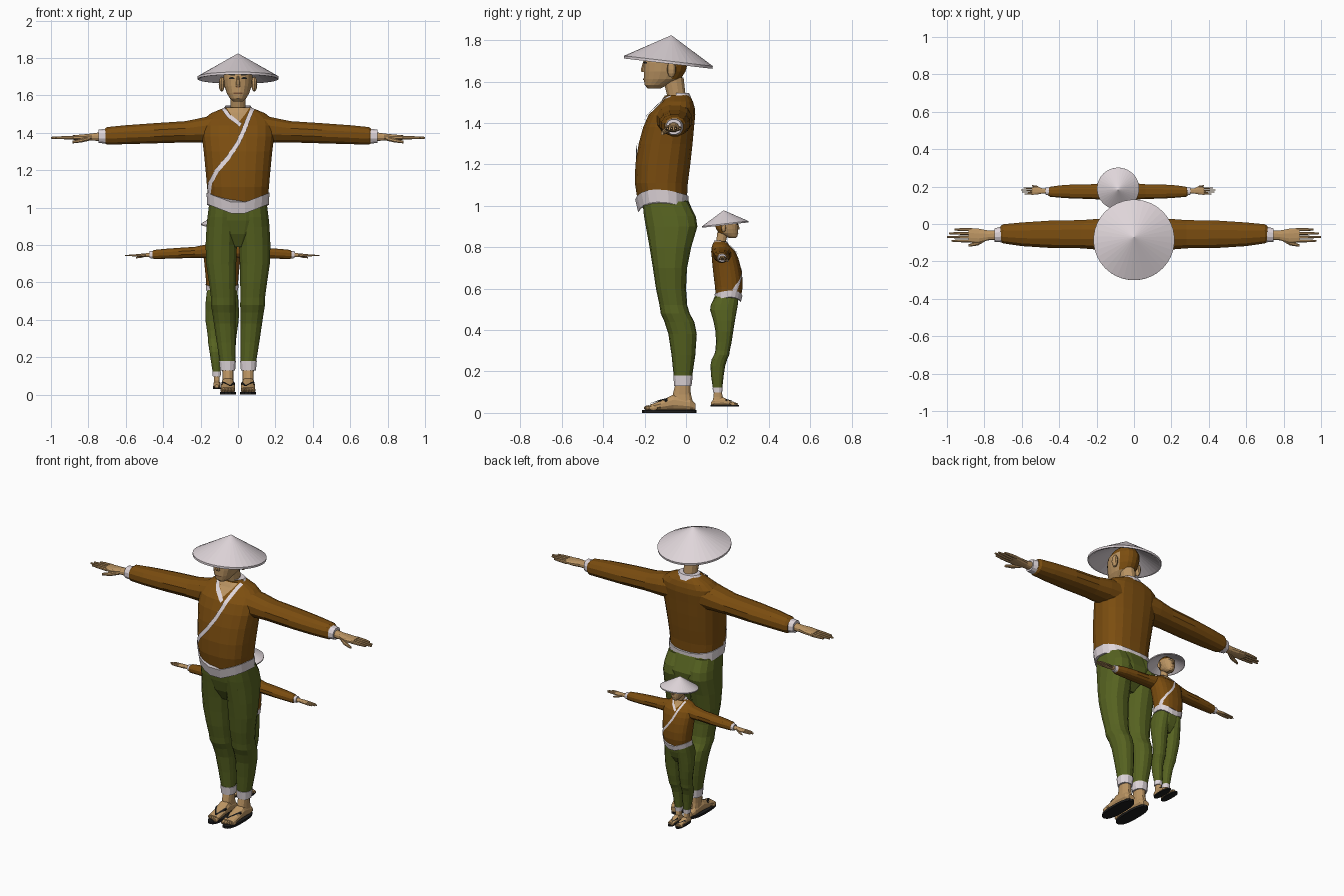
import bpy, bmesh, math
from mathutils import Vector, Matrix
from mathutils.bvhtree import BVHTree

cube = bpy.data.objects.get("Cube")
if cube:
    bpy.data.objects.remove(cube, do_unlink=True)


def material(name, rgb):
    m = bpy.data.materials.new(name)
    m.use_nodes = True
    m.diffuse_color = (*rgb, 1)
    node = m.node_tree.nodes["Principled BSDF"]
    node.inputs["Base Color"].default_value = (*rgb, 1)
    node.inputs["Roughness"].default_value = 0.9
    return m


BROWN = material("brown cloth", (0.2, 0.075, 0.005))
GREEN = material("olive cloth", (0.095, 0.125, 0.015))
SKIN = material("skin", (0.5, 0.3, 0.125))
WHITE = material("pale trim", (0.74, 0.67, 0.7))
BLACK = material("black", (0.012, 0.012, 0.012))
LIPS = material("dark skin", (0.2, 0.09, 0.04))

parts = []


def finish(name, bm, mats):
    mesh = bpy.data.meshes.new(name)
    bm.to_mesh(mesh)
    bm.free()
    for m in mats:
        mesh.materials.append(m)
    obj = bpy.data.objects.new(name, mesh)
    bpy.context.collection.objects.link(obj)
    parts.append(obj)
    return obj


def loft(name, mats, rings, axis="z", n=12, p=0.85, side=1, rule=None, warp=None, keep=None):
    """Skin rounded rings, each (position, u0, u1, v0, v1), along an axis."""
    bm = bmesh.new()
    loops = []
    for t, u0, u1, v0, v1 in rings:
        loop = []
        for i in range(n):
            a = math.tau * (i + 0.5) / n
            c, s = math.cos(a), math.sin(a)
            u = (u0 + u1) / 2 + (u1 - u0) / 2 * math.copysign(abs(c) ** p, c)
            v = (v0 + v1) / 2 + (v1 - v0) / 2 * math.copysign(abs(s) ** p, s)
            co = {"x": (t, u, v), "y": (u, t, v), "z": (u, v, t)}[axis]
            co = Vector((co[0] * side, co[1], co[2]))
            loop.append(bm.verts.new(warp(co) if warp else co))
        loops.append(loop)
    for a, b in zip(loops, loops[1:]):
        for i in range(n):
            j = (i + 1) % n
            bm.faces.new((a[i], a[j], b[j], b[i]))
    bm.faces.new(loops[0])
    bm.faces.new(loops[-1])
    bmesh.ops.recalc_face_normals(bm, faces=bm.faces)
    if keep:
        drop = [f for f in bm.faces if not keep(f.calc_center_median())]
        bmesh.ops.delete(bm, geom=drop, context="FACES")
    if rule:
        for f in bm.faces:
            f.material_index = rule(f.calc_center_median())
    return finish(name, bm, mats)


def ball(name, mat, loc, size):
    bm = bmesh.new()
    bmesh.ops.create_uvsphere(bm, u_segments=10, v_segments=6, radius=1,
                              matrix=Matrix.Translation(loc) @ Matrix.Diagonal((*size, 1)))
    return finish(name, bm, [mat])


def ribbon(name, mat, target, path, lift=0.004, down=False):
    """Thin strip laid onto a surface; the path holds (a, b, half width)."""
    tbm = bmesh.new()
    tbm.from_mesh(target.data)
    tree = BVHTree.FromBMesh(tbm)
    tbm.free()
    ray = Vector((0, 0, -1)) if down else Vector((0, 1, 0))
    pts = []
    for p, q in zip(path, path[1:]):
        pts += [Vector(p).lerp(Vector(q), k / 5) for k in range(5)]
    pts.append(Vector(path[-1]))
    bm = bmesh.new()
    rows = []
    for i, p in enumerate(pts):
        d = (pts[min(i + 1, len(pts) - 1)] - pts[max(i - 1, 0)]).xy.normalized()
        row = []
        for k in range(-2, 3):
            a = p.x - d.y * p.z * k / 2
            b = p.y + d.x * p.z * k / 2
            origin = Vector((a, b, 1)) if down else Vector((a, -1, b))
            hit, normal, _, _ = tree.ray_cast(origin, ray)
            if hit is None:
                hit, normal, _, _ = tree.find_nearest(origin + ray)
            row.append(bm.verts.new(hit - ray * lift + normal * 0.002))
        rows.append(row)
    for r, s in zip(rows, rows[1:]):
        for k in range(4):
            f = bm.faces.new((r[k], r[k + 1], s[k + 1], s[k]))
            f.normal_update()
            if f.normal.dot(ray) > 0:
                f.normal_flip()
    return finish(name, bm, [mat])


def hem_dip(co):
    """Pull the shirt's lower edge into a point at the front."""
    if co.z < 1.1:
        depth = 0.065 if co.y < -0.11 else 0.01
        co.z -= depth * max(0, 1 - abs(co.x) / 0.168)
        co.z -= max(0, co.y + 0.11) * 0.2
    return co


# Shirt with hem, sash and collar
torso = loft("shirt_body", [BROWN], [
    (1.055, -.162, .162, -.232, .005), (1.11, -.167, .167, -.248, .01),
    (1.2, -.175, .175, -.246, .022), (1.3, -.185, .185, -.23, .033),
    (1.38, -.195, .195, -.208, .04), (1.44, -.195, .195, -.182, .046),
    (1.475, -.185, .185, -.145, .043), (1.505, -.145, .145, -.115, .034),
    (1.535, -.072, .072, -.095, .015)], n=20, p=0.8, warp=hem_dip)
loft("shirt_hem", [WHITE], [(1.02, -.166, .166, -.232, .01), (1.08, -.17, .17, -.247, .014)],
     n=20, p=0.8, warp=hem_dip)
ribbon("chest_opening", SKIN, torso, [(0, 1.532, .06), (0, 1.5, .04), (0, 1.455, .004)])
ribbon("sash", WHITE, torso, [(.078, 1.53, .011), (.055, 1.475, .012), (.03, 1.41, .012),
                              (0, 1.345, .012), (-.05, 1.27, .012), (-.11, 1.2, .012),
                              (-.148, 1.13, .011), (-.155, 1.07, .01)], lift=0.006)
ribbon("collar_front", WHITE, torso, [(-.078, 1.53, .011), (-.05, 1.49, .011), (.015, 1.44, .01)],
       lift=0.006)
loft("collar_back", [WHITE], [(1.515, -.09, .09, -.11, .03), (1.545, -.068, .068, -.09, .016)],
     n=16, p=1, keep=lambda c: c.y > -0.06)

# Trousers seat
loft("trouser_seat", [GREEN], [
    (.79, -.05, .05, -.14, -.02), (.86, -.12, .12, -.18, .045), (.93, -.162, .162, -.2, .054),
    (1.05, -.156, .156, -.218, .003)], n=16, p=0.8)

# Neck, head and face
loft("neck", [SKIN], [(1.48, -.045, .045, -.11, 0), (1.53, -.04, .04, -.092, 0),
                      (1.62, -.043, .043, -.115, -.01)], n=12, p=1)
head = loft("head", [SKIN, BROWN], [
    (1.568, -.026, .026, -.185, -.12), (1.583, -.043, .043, -.2, -.09),
    (1.612, -.061, .061, -.205, -.025), (1.65, -.073, .073, -.205, -.001),
    (1.69, -.078, .078, -.204, .01), (1.72, -.077, .077, -.197, .01),
    (1.75, -.064, .064, -.16, -.008), (1.78, -.03, .03, -.115, -.045)], n=20, p=0.9,
    rule=lambda c: int(c.z > 1.715 or (c.y > -0.055 and c.z > 1.612)))
loft("nose", [SKIN], [(1.648, -.014, .014, -.217, -.19), (1.66, -.012, .012, -.219, -.19),
                      (1.705, -.006, .006, -.205, -.19)], n=8)
ribbon("mouth", LIPS, head, [(-.022, 1.612, .003), (.022, 1.612, .003)], lift=0.002)
ribbon("nostrils", LIPS, head, [(-.012, 1.645, .003), (.012, 1.645, .003)], lift=0.003)

# Conical hat, tipped backwards
tilt = Matrix.Translation((0, -.085, 1.7)) @ Matrix.Rotation(-0.116, 4, "X")
loft("straw_hat", [WHITE], [(h, -r, r, -r, r) for h, r in
                            ((.125, .001), (0, .217), (-.013, .216), (-.012, .205), (.108, .001))],
     n=36, p=1, warp=lambda co: tilt @ co)

for side, word in ((1, "left"), (-1, "right")):
    # Eye, brow and ear
    ribbon(word + "_eye", BLACK, head, [(side * .018, 1.69, .003), (side * .032, 1.693, .006),
                                        (side * .047, 1.69, .003)], lift=0.002)
    ribbon(word + "_brow", BLACK, head, [(side * .016, 1.708, .002), (side * .05, 1.711, .003)],
           lift=0.002)
    ball(word + "_ear", SKIN, (side * .087, -.07, 1.66), (.017, .022, .04))

    # Sleeve and cuff
    loft(word + "_sleeve", [BROWN], [
        (.11, -.15, .03, 1.34, 1.5), (.19, -.14, .03, 1.345, 1.483),
        (.28, -.132, .023, 1.347, 1.464), (.45, -.13, .02, 1.342, 1.453),
        (.6, -.12, .01, 1.338, 1.442), (.7, -.105, 0, 1.335, 1.432),
        (.715, -.095, -.01, 1.345, 1.42)], "x", side=side)
    loft(word + "_sleeve_cuff", [WHITE], [(.7, -.1, -.01, 1.34, 1.424),
                                          (.745, -.096, -.022, 1.345, 1.418)], "x", side=side)

    # Hand
    loft(word + "_palm", [SKIN], [
        (.73, -.085, -.033, 1.355, 1.405), (.78, -.088, -.034, 1.358, 1.397),
        (.83, -.104, -.024, 1.358, 1.392), (.885, -.1, -.02, 1.363, 1.387)], "x", side=side)
    for i, tip in enumerate((.975, 1.0, .99, .96)):
        y = -.09 + .02 * i
        loft(f"{word}_finger_{i + 1}", [SKIN], [
            (.87, y - .009, y + .009, 1.364, 1.385), (.93, y - .008, y + .008, 1.365, 1.383),
            (tip, y - .005, y + .005, 1.368, 1.379)], "x", n=8, side=side)
    loft(word + "_thumb", [SKIN], [
        (.79, -.09, -.06, 1.358, 1.385), (.835, -.116, -.09, 1.348, 1.372),
        (.885, -.122, -.108, 1.343, 1.358)], "x", n=8, side=side)

    # Trouser leg and cuff
    loft(word + "_trouser_leg", [GREEN], [
        (.165, .014, .096, -.058, .028), (.28, .012, .115, -.07, .045),
        (.38, .012, .13, -.085, .052), (.44, .012, .139, -.104, .04),
        (.48, .01, .146, -.122, .018), (.52, .012, .146, -.128, .006),
        (.6, .01, .157, -.145, 0), (.7, .008, .172, -.16, .005),
        (.8, .004, .175, -.176, .025), (.9, 0, .17, -.194, .055),
        (.95, 0, .165, -.203, .047), (1.02, 0, .156, -.21, .01)], n=14, side=side)
    loft(word + "_trouser_cuff", [WHITE], [(.13, .014, .097, -.058, .028),
                                           (.18, .01, .102, -.063, .034)], side=side)

    # Foot, toes and sandal
    loft(word + "_ankle", [SKIN], [
        (.04, .022, .088, -.07, .038), (.09, .024, .084, -.065, .025),
        (.15, .024, .086, -.05, .02)], side=side)
    foot = loft(word + "_foot", [SKIN], [
        (.045, .034, .076, .012, .045), (.02, .022, .088, .012, .07),
        (-.06, .018, .09, .012, .09), (-.12, .014, .092, .012, .06),
        (-.175, .014, .092, .012, .04)], "y", side=side)
    for i in range(5):
        ball(f"{word}_toe_{i + 1}", SKIN, (side * (.026 + .015 * i), -.182 + .006 * i, .024),
             (.011 if i == 0 else .008, .022, .013))
    loft(word + "_sandal_sole", [BLACK], [(0, .01, .096, -.212, .05), (.014, .01, .096, -.212, .05)],
         n=18, p=0.8, side=side)
    for end in (.018, .088):
        ribbon(word + "_sandal_strap", BLACK, foot, [
            (side * .04, -.17, .005), (side * (.04 + end) / 2, -.135, .005),
            (side * end, -.09, .005)], down=True)

# Small companion standing behind, facing the other way
small = (Matrix.Translation((-.085, .145, .03)) @ Matrix.Rotation(math.pi, 4, "Z")
         @ Matrix.Scale(0.52, 4))
for part in list(parts):
    twin = bpy.data.objects.new("small_" + part.name, part.data)
    twin.matrix_world = small
    bpy.context.collection.objects.link(twin)
